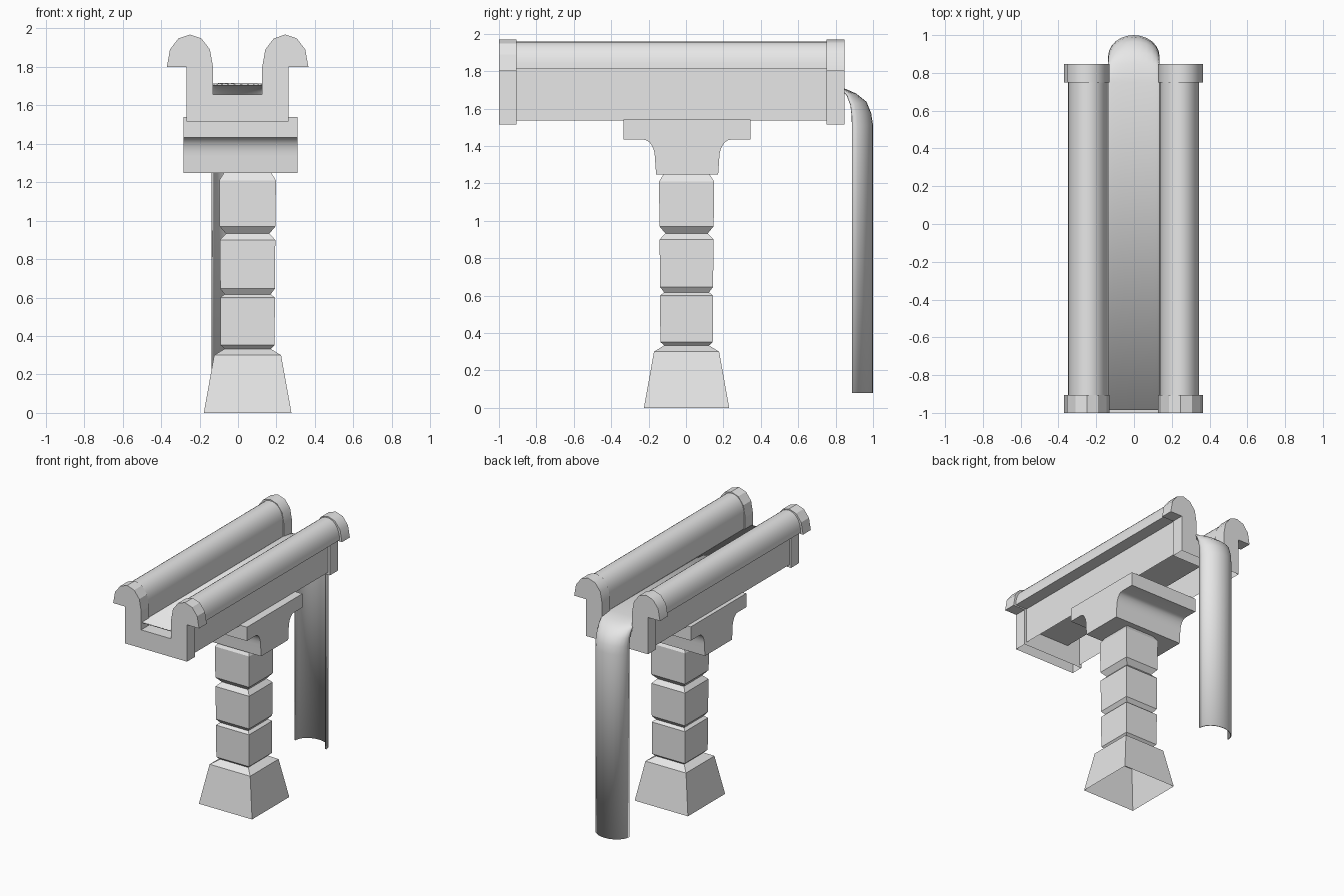
import bpy, bmesh, math

cube = bpy.data.objects.get("Cube")
if cube:
    bpy.data.objects.remove(cube)

stone = bpy.data.materials.new("pale_grey_stone")
stone.use_nodes = True
GREY = (0.8, 0.8, 0.8, 1)
stone.diffuse_color = GREY
stone.node_tree.nodes["Principled BSDF"].inputs["Base Color"].default_value = GREY


def make(name, rows, caps=(), closed=False, smooth=None):
    """Skin a list of point rows; caps lists the rows to fill as flat ends."""
    bm = bmesh.new()
    grid = [[bm.verts.new(p) for p in row] for row in rows]
    n = len(grid[0])
    for a, b in zip(grid, grid[1:]):
        for i in range(n if closed else n - 1):
            j = (i + 1) % n
            bm.faces.new((a[i], a[j], b[j], b[i]))
    for c in caps:
        bm.faces.new(grid[c])
    bmesh.ops.recalc_face_normals(bm, faces=bm.faces)
    mesh = bpy.data.meshes.new(name)
    bm.to_mesh(mesh)
    bm.free()
    mesh.materials.append(stone)
    ob = bpy.data.objects.new(name, mesh)
    bpy.context.collection.objects.link(ob)
    if smooth:
        bpy.ops.object.select_all(action='DESELECT')
        ob.select_set(True)
        bpy.context.view_layer.objects.active = ob
        bpy.ops.object.shade_smooth_by_angle(angle=math.radians(smooth))
    return ob


def channel(wall, out, inner, bottom, lip, top, floor, steps):
    """Open-bottomed channel section with a round rail on each side."""
    cx, rx = (out + inner) / 2, (out - inner) / 2
    half = [(wall, bottom), (wall, lip)]
    for k in range(steps + 1):
        a = math.pi * k / steps
        half.append((cx + rx * math.cos(a), lip + (top - lip) * math.sin(a) ** 0.9
                     if 0 < k < steps else lip))
    half.append((inner, floor))
    return half + [(-x, z) for x, z in reversed(half)]


def sweep_y(section, y0, y1):
    return [[(x - 0.002, y, z) for x, z in section] for y in (y0, y1)]


# Trough with rounded rails, hollow underneath
body = channel(0.25, 0.347, 0.137, 1.535, 1.81, 1.957, 1.652, 16)
make("trough", sweep_y(body, -0.91, 0.76), smooth=35)

# Thicker collars on both ends
collar = channel(0.265, 0.368, 0.128, 1.515, 1.80, 1.968, 1.656, 6)
make("front_collar", sweep_y(collar, -1.0, -0.905), caps=(0, 1))
make("back_collar", sweep_y(collar, 0.75, 0.847), caps=(0, 1), smooth=40)

# Bracket: flat plate narrowing through coves to the pillar
def bracket_side(s):
    pts = [(0.34, 1.54), (0.34, 1.433)]
    for k in range(7):
        a = math.pi / 2 * k / 6
        pts.append((0.232 - 0.06 * math.sin(a), 1.335 + 0.098 * math.cos(a)))
    pts.append((0.166, 1.248))
    return [(s * y + 0.006, z) for y, z in pts]


outline = bracket_side(1) + bracket_side(-1)[::-1]
make("bracket", [[(x, y, z) for y, z in outline] for x in (-0.283, 0.31)],
     caps=(0, 1), closed=True, smooth=30)

# Square pillar: flared foot and three blocks with pinched joints, open below
levels = [(0, 0.228), (0.3, 0.174), (0.333, 0.12), (0.352, 0.14), (0.6, 0.142),
          (0.617, 0.12), (0.646, 0.142), (0.9, 0.144), (0.932, 0.113),
          (0.97, 0.145), (1.21, 0.147), (1.25, 0.122)]
make("pillar", [[(0.05 + r * sx, 0.003 + r * sy, z)
                 for sx, sy in ((-1, -1), (1, -1), (1, 1), (-1, 1))]
                for z, r in levels], caps=(-1,), closed=True)

# Water sheet: flat in the trough, bowed outward as it falls
crest = [(-0.985, 1.712), (0.75, 1.716), (0.85, 1.706), (0.91, 1.68),
         (0.965, 1.636), (0.99, 1.575), (1.0, 1.513), (1.0, 0.08)]
edge = [(-0.985, 1.712), (0.75, 1.712), (0.84, 1.7), (0.862, 1.67),
        (0.88, 1.62), (0.887, 1.56), (0.888, 1.5), (0.888, 0.08)]
rows = []
for (yc, zc), (ye, ze) in zip(crest, edge):
    row = []
    for k in range(13):
        a = math.pi * k / 12
        w = math.sin(a)
        row.append((-0.001 - 0.136 * math.cos(a), ye + (yc - ye) * w, ze + (zc - ze) * w))
    rows.append(row)
water = make("falling_water", rows, smooth=50)
thick = water.modifiers.new("thickness", 'SOLIDIFY')
thick.thickness = 0.008
